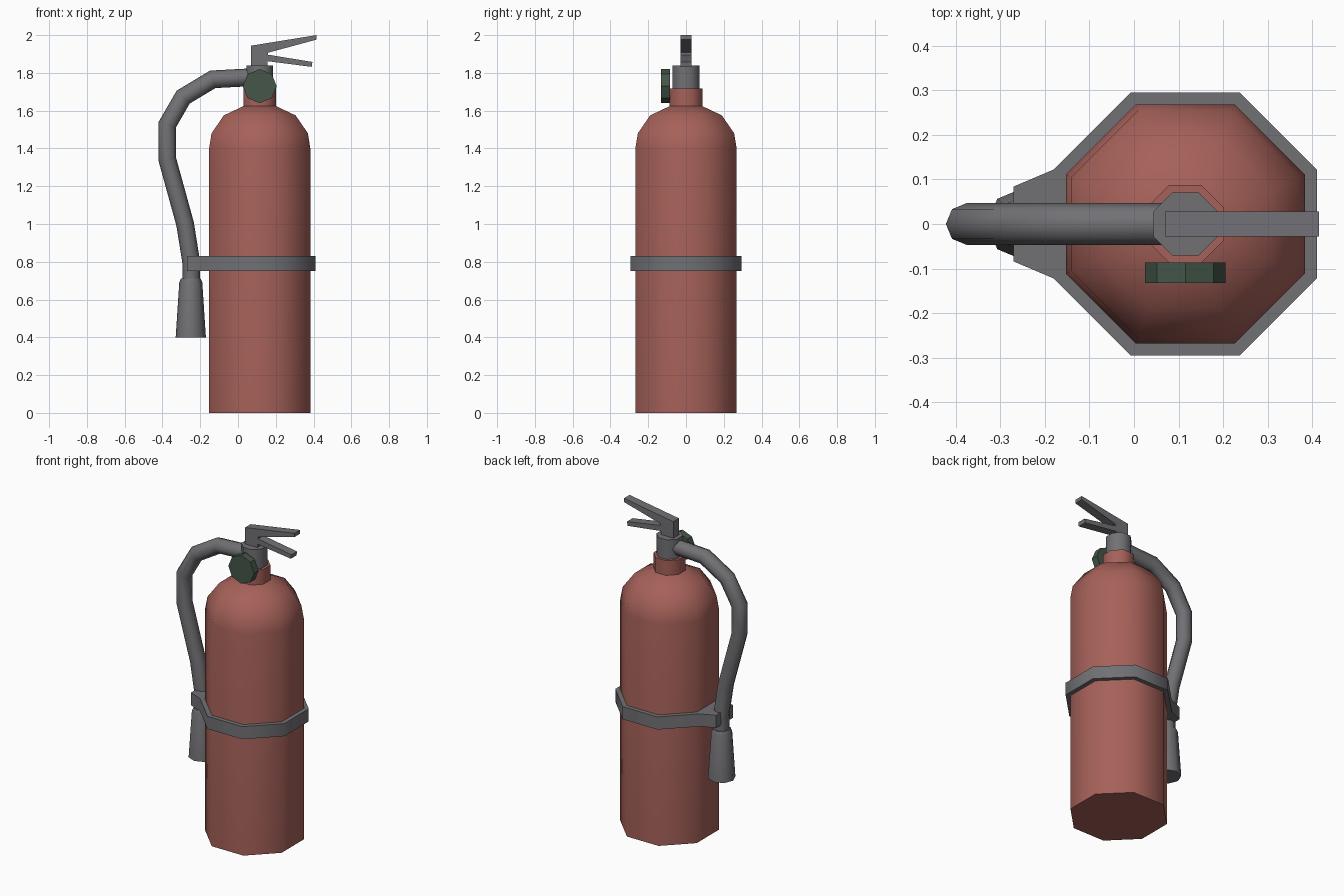
import bpy, bmesh, math
from mathutils import Vector

if "Cube" in bpy.data.objects:
    bpy.data.objects.remove(bpy.data.objects["Cube"])

CX = 0.115                                   # axis of the cylinder
APO = 1 / math.cos(math.pi / 8)              # octagon flat distance -> corner radius


def material(name, rgb):
    m = bpy.data.materials.new(name)
    m.diffuse_color = (*rgb, 1)
    m.use_nodes = True
    m.node_tree.nodes["Principled BSDF"].inputs["Base Color"].default_value = m.diffuse_color
    return m


RED = material("faded red", (0.38, 0.12, 0.10))
GREY = material("dark grey", (0.165, 0.165, 0.178))
GREEN = material("dark green", (0.058, 0.092, 0.066))


def loft(name, rings, mat, smooth=50):
    """Skin a list of equal-length rings and cap both ends."""
    bm = bmesh.new()
    rows = [[bm.verts.new(p) for p in ring] for ring in rings]
    n = len(rows[0])
    for a, b in zip(rows, rows[1:]):
        for i in range(n):
            j = (i + 1) % n
            bm.faces.new((a[i], a[j], b[j], b[i]))
    bm.faces.new(rows[0][::-1])
    bm.faces.new(rows[-1])
    bmesh.ops.recalc_face_normals(bm, faces=bm.faces)
    me = bpy.data.meshes.new(name)
    bm.to_mesh(me)
    bm.free()
    me.materials.append(mat)
    if smooth:
        me.shade_smooth()
        me.set_sharp_from_angle(angle=math.radians(smooth))
    ob = bpy.data.objects.new(name, me)
    bpy.context.collection.objects.link(ob)
    return ob


def octagon(r, z, cx=CX, turn=math.pi / 8):
    return [(cx + r * math.cos(turn + i * math.pi / 4),
             r * math.sin(turn + i * math.pi / 4), z) for i in range(8)]


def turned(name, profile, mat):
    """Eight-sided body from (flat distance, height) pairs."""
    return loft(name, [octagon(r * APO, z) for r, z in profile], mat)


# Cylinder, neck and valve
turned("cylinder_body", [(0.268, 0), (0.268, 1.4), (0.255, 1.48),
                         (0.19, 1.575), (0.08, 1.627)], RED)
turned("neck", [(0.087, 1.6), (0.087, 1.717)], RED)
turned("valve", [(0.071, 1.70), (0.071, 1.84)], GREY)

# Strap with the hose clip on its left side
outline = [p[:2] for p in octagon(0.295 * APO, 0)]
outline[4:4] = [(-0.27, 0.084), (-0.27, -0.084)]
loft("strap", [[(x, y, z) for x, y in outline] for z in (0.75, 0.83)], GREY)

# Hose: mitred rings along a path in the xz plane
path = [Vector((x, 0, z)) for x, z in
        [(0.09, 1.778), (-0.133, 1.766), (-0.29, 1.672), (-0.375, 1.525),
         (-0.375, 1.345), (-0.28, 1.0), (-0.248, 0.8), (-0.248, 0.69)]]
rings = []
for i, p in enumerate(path):
    before = (p - path[max(i - 1, 0)]).normalized()
    after = (path[min(i + 1, len(path) - 1)] - p).normalized()
    t = (before + after).normalized()
    side = Vector((-t.z, 0, t.x)) / max(t.dot(before), t.dot(after))
    rings.append([p + 0.047 * (side * math.cos(a) + Vector((0, 1, 0)) * math.sin(a))
                  for a in (k * math.pi / 4 for k in range(8))])
loft("hose", rings, GREY)

# Nozzle
loft("nozzle", [octagon(r, z, -0.25, 0) for r, z in
                [(0.08, 0.4), (0.061, 0.69), (0.052, 0.712)]], GREY)

# Pressure gauge
loft("gauge", [[(x, y, z + 1.73) for x, z, _ in
                [(CX + 0.09 * math.cos(k * math.pi / 4),
                  0.09 * math.sin(k * math.pi / 4), 0) for k in range(8)]]
               for y in (-0.132, -0.086)], GREEN, 0)

# Handle: post with carrying lever above and squeeze lever below
levers = [(0.069, 1.83), (0.155, 1.83), (0.155, 1.862), (0.39, 1.832),
          (0.394, 1.858), (0.16, 1.896), (0.16, 1.907), (0.415, 1.976),
          (0.415, 2.0), (0.069, 1.944)]
loft("handle", [[(x, y, z) for x, z in levers] for y in (-0.028, 0.028)], GREY, 0)
